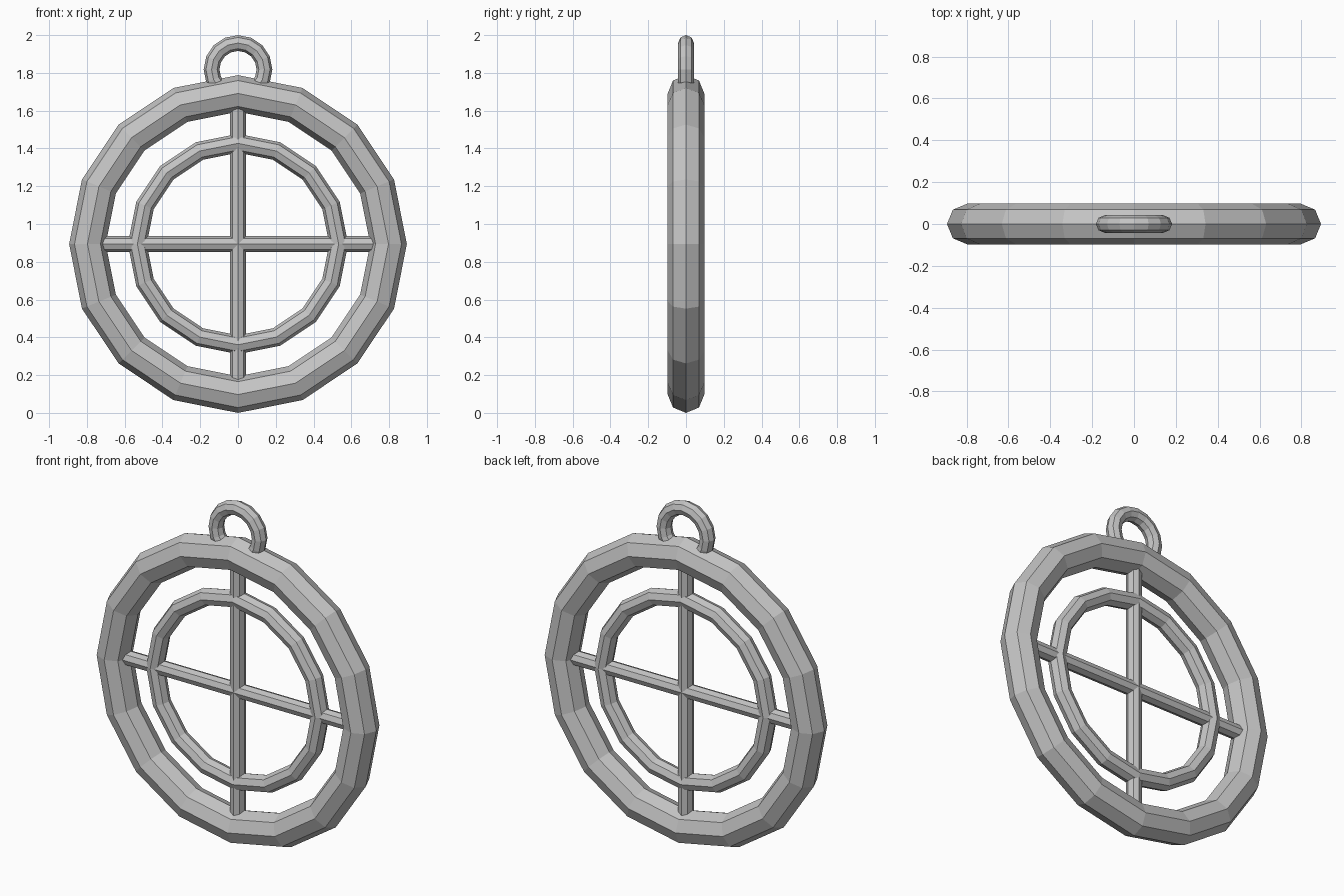
import bpy
from math import pi

cube = bpy.data.objects.get("Cube")
if cube:
    bpy.data.objects.remove(cube, do_unlink=True)

# Single plain grey
grey = bpy.data.materials.new("plain grey")
grey.use_nodes = True
color = (0.55, 0.55, 0.55, 1)
grey.diffuse_color = color
grey.node_tree.nodes["Principled BSDF"].inputs["Base Color"].default_value = color

CENTER_Z = 0.894
SIDES = 8


def finish(name):
    obj = bpy.context.object
    obj.name = name
    obj.data.materials.append(grey)
    bpy.ops.object.shade_flat()


def ring(name, z, outer, tube):
    """Upright faceted ring given its outer radius and tube radius."""
    bpy.ops.mesh.primitive_torus_add(
        major_radius=outer - tube, minor_radius=tube,
        major_segments=16, minor_segments=SIDES,
        location=(0, 0, z), rotation=(pi / 2, 0, 0))
    finish(name)


def bar(name, rotation):
    """Faceted bar through the centre, ending inside the outer ring."""
    bpy.ops.mesh.primitive_cylinder_add(
        vertices=SIDES, radius=0.042, depth=1.5,
        location=(0, 0, CENTER_Z), rotation=rotation)
    finish(name)


# Concentric rings
ring("outer_ring", CENTER_Z, CENTER_Z, 0.097)
ring("inner_ring", CENTER_Z, 0.583, 0.05)

# Hanging loop, its lower part sunk into the outer ring
ring("hanging_loop", 1.818, 0.182, 0.042)

# Crossed bars
bar("vertical_bar", (0, 0, 0))
bar("horizontal_bar", (0, pi / 2, 0))
